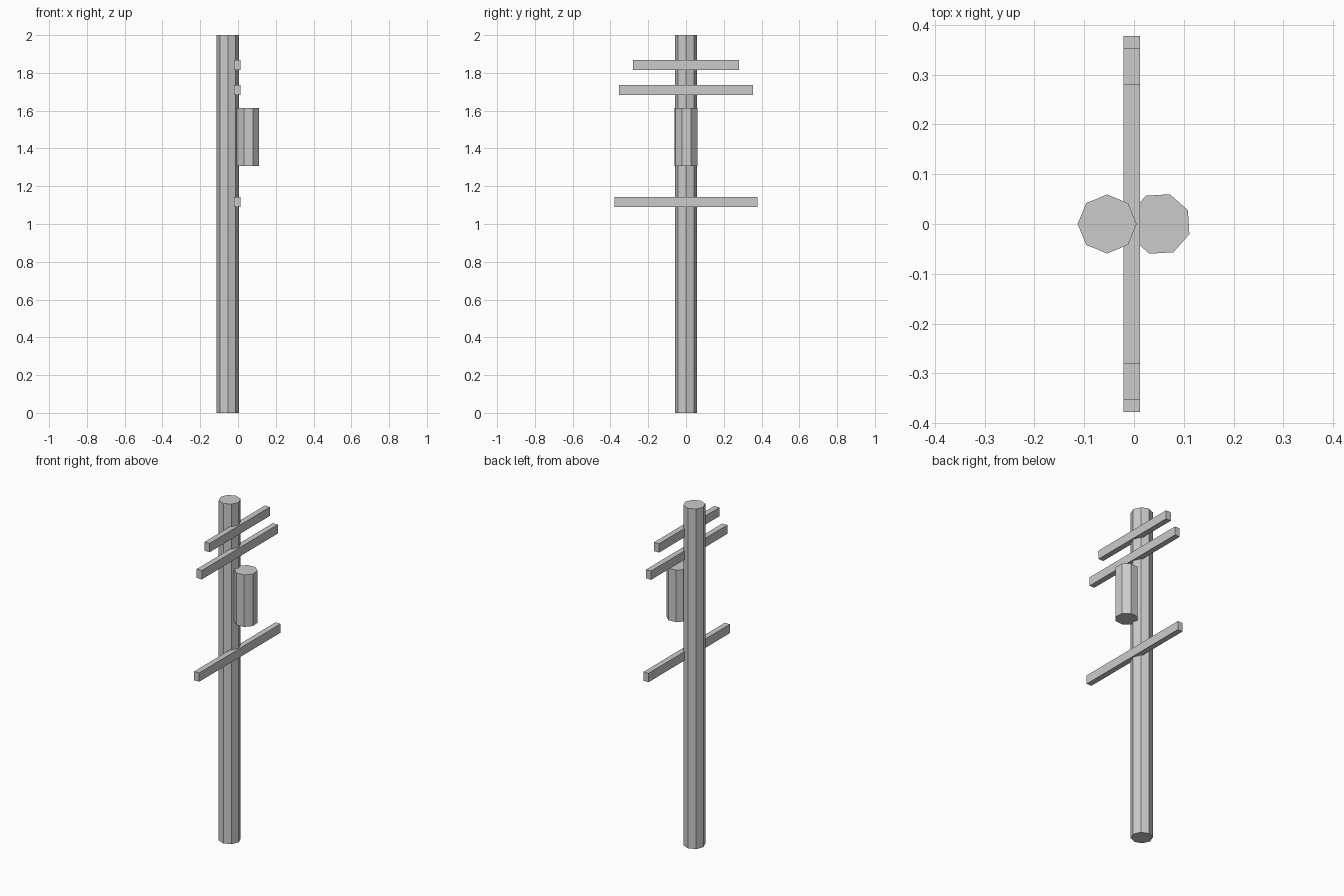
import bpy
import math

if "Cube" in bpy.data.objects:
    bpy.data.objects.remove(bpy.data.objects["Cube"])


def prism(name, x, radius, z0, z1, turn=0.0):
    """Upright eight-sided flat-faced cylinder; turn = angle of first vertex."""
    verts = []
    for z in (z0, z1):
        for i in range(8):
            a = math.radians(turn + 45 * i)
            verts.append((x + radius * math.cos(a), radius * math.sin(a), z))
    faces = [tuple(reversed(range(8))), tuple(range(8, 16))]
    faces += [(i, (i + 1) % 8, (i + 1) % 8 + 8, i + 8) for i in range(8)]
    mesh = bpy.data.meshes.new(name)
    mesh.from_pydata(verts, [], faces)
    obj = bpy.data.objects.new(name, mesh)
    bpy.context.collection.objects.link(obj)


def crossarm(name, half_length, z):
    """Square beam along y, fixed to the face of the pole."""
    bpy.ops.mesh.primitive_cube_add(size=1, location=(-0.0045, 0, z))
    obj = bpy.context.object
    obj.name = name
    obj.scale = (0.033, 2 * half_length, 0.052)
    bpy.ops.object.transform_apply(location=False, rotation=False, scale=True)


# Pole
prism("pole", -0.054, 0.0593, 0, 2)

# Transformer can
prism("transformer", 0.0515, 0.0632, 1.308, 1.614, turn=26)

# Crossarms
for label, half, z in (("upper", 0.28, 1.841),
                       ("middle", 0.354, 1.709),
                       ("lower", 0.378, 1.116)):
    crossarm(label + "_crossarm", half, z)
